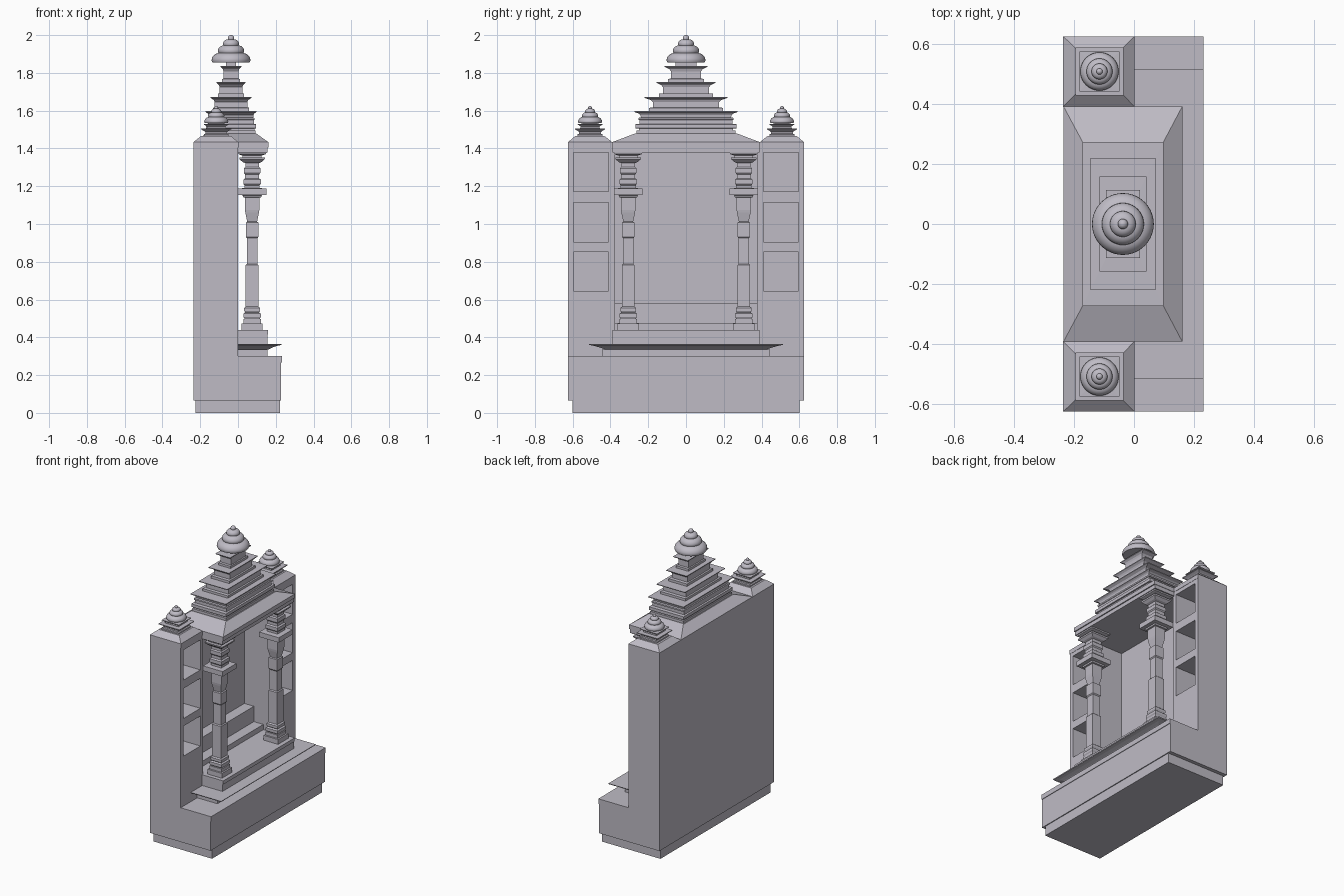
import bpy, bmesh, math

stone = bpy.data.materials.new("lavender_grey")
stone.diffuse_color = (0.52, 0.50, 0.56, 1)


def finish(name, bm):
    bmesh.ops.recalc_face_normals(bm, faces=bm.faces[:])
    me = bpy.data.meshes.new(name)
    bm.to_mesh(me)
    bm.free()
    me.materials.append(stone)
    ob = bpy.data.objects.new(name, me)
    bpy.context.collection.objects.link(ob)
    return ob


def add_rings(bm, rings):
    """Skin a stack of rectangles (z, x0, x1, y0, y1)."""
    prev = None
    for z, x0, x1, y0, y1 in rings:
        cur = [bm.verts.new(p) for p in ((x0, y0, z), (x1, y0, z), (x1, y1, z), (x0, y1, z))]
        if prev is None:
            bm.faces.new(cur[::-1])
        else:
            for i in range(4):
                j = (i + 1) % 4
                bm.faces.new((prev[i], prev[j], cur[j], cur[i]))
        prev = cur
    bm.faces.new(prev)


def loft(name, rings):
    bm = bmesh.new()
    add_rings(bm, rings)
    return finish(name, bm)


def boxes(name, specs):
    bm = bmesh.new()
    for x0, x1, y0, y1, z0, z1 in specs:
        add_rings(bm, [(z0, x0, x1, y0, y1), (z1, x0, x1, y0, y1)])
    return finish(name, bm)


def stack(name, cx, cy, profile, ratio=1.0):
    """Moulded rectangular column from (z, half width in y)."""
    return loft(name, [(z, cx - h * ratio, cx + h * ratio, cy - h, cy + h) for z, h in profile])


def finial(name, cx, cy, base, s, segs=40):
    """Tiered bell of shrinking rounded layers."""
    prof = [(0.0, 0.0)]
    layers = [(.103, 0, .052), (.070, .052, .092), (.043, .092, .124), (.017, .124, .146)]
    for k, (r, z0, z1) in enumerate(layers):
        neck = layers[k + 1][0] * 0.85 if k < 3 else 0.0
        h = z1 - z0
        prof.append((r * 0.95, z0))
        for i in range(7):
            a = math.pi / 2 * i / 6
            prof.append((neck + (r - neck) * math.cos(a), z0 + h * (0.2 + 0.8 * math.sin(a))))
    bm = bmesh.new()
    vs = [bm.verts.new((cx + r * s, cy, base + z * s)) for r, z in prof]
    es = [bm.edges.new(e) for e in zip(vs, vs[1:])]
    bmesh.ops.spin(bm, geom=vs + es, cent=(cx, cy, 0), axis=(0, 0, 1),
                   angle=2 * math.pi, steps=segs)
    bmesh.ops.remove_doubles(bm, verts=bm.verts[:], dist=1e-5)
    ob = finish(name, bm)
    bpy.context.view_layer.objects.active = ob
    ob.select_set(True)
    bpy.ops.object.shade_smooth_by_angle(angle=math.radians(40))
    ob.select_set(False)


# Base
boxes("plinth", [(-.225, .222, -.6, .6, 0, .066)])
boxes("base_block", [(-.235, .228, -.625, .625, .066, .268)])
boxes("base_top", [(-.235, .232, -.625, .625, .268, .302)])

# Flared step in front of the shrine
flare = [(.302, .155, .445), (.335, .155, .445), (.336, .163, .43), (.341, .172, .44),
         (.348, .187, .462), (.355, .208, .488), (.360, .230, .512), (.366, .232, .516)]
loft("flared_step", [(z, 0, x, -y, y) for z, x, y in flare])

# Platform, inner steps and back wall
boxes("platform", [(-.225, .155, -.39, .39, .302, .415), (-.225, .16, -.39, .39, .415, .44)])
boxes("inner_steps", [(-.22, -.07, -.378, .378, .44, .476), (-.22, -.142, -.378, .378, .44, .582)])
boxes("back_wall", [(-.235, -.215, -.39, .39, .302, 1.38)])

# Side towers with open niches, pillars and corner finials
edges = [.302, .646, .853, .906, 1.113, 1.171, 1.378, 1.404]
pillar = [(.44, .056), (.473, .056), (.474, .046), (.497, .046), (.498, .040), (.508, .046),
          (.525, .046), (.532, .037), (.54, .042), (.555, .042), (.562, .034), (.782, .034),
          (.788, .028), (.925, .028), (.932, .033), (1.008, .033), (1.012, .026),
          (1.06, .036), (1.075, .038), (1.14, .038), (1.142, .048), (1.152, .05),
          (1.154, .075), (1.188, .075), (1.19, .040), (1.205, .040), (1.212, .046),
          (1.235, .046), (1.242, .037), (1.262, .037), (1.27, .043), (1.295, .043),
          (1.302, .036), (1.322, .036), (1.328, .050), (1.342, .066), (1.352, .068),
          (1.353, .05), (1.362, .05), (1.37, .073), (1.379, .075)]
small_tiers = [(1.463, .066), (1.475, .066), (1.478, .058), (1.487, .058), (1.492, .064),
               (1.501, .080), (1.506, .080), (1.507, .05), (1.516, .05), (1.521, .056),
               (1.526, .066), (1.53, .066), (1.531, .04), (1.545, .04)]
for s, side in ((-1, "left"), (1, "right")):
    def span(a, b):
        return (a, b) if s > 0 else (-b, -a)
    inner, outer, whole = span(.39, .41), span(.595, .625), span(.39, .625)
    mid = span(.41, .595)
    parts = [(-.235, 0, *inner, .302, 1.404), (-.235, 0, *outer, .302, 1.404),
             (-.235, -.215, *mid, .302, 1.404)]
    parts += [(-.215, 0, *mid, edges[i], edges[i + 1]) for i in (0, 2, 4, 6)]
    boxes(side + "_tower", parts)
    boxes(side + "_lining", [(-.215, -.004, *span(.376, .39), .44, 1.38)])
    cap = span(.432, .586)
    loft(side + "_tower_cap", [(1.404, -.236, .002, *whole), (1.433, -.236, .002, *whole),
                               (1.466, -.195, -.038, *cap)])
    stack(side + "_finial_tiers", -.115, s * .508, small_tiers)
    finial(side + "_finial", -.115, s * .508, 1.534, .62)
    stack(side + "_pillar", .075, s * .306, pillar)

# Hipped canopy roof
loft("canopy_roof", [(1.378, -.235, .155, -.39, .39), (1.404, -.235, .155, -.39, .39),
                     (1.405, -.235, .161, -.392, .392), (1.433, -.235, .161, -.392, .392),
                     (1.478, -.171, .098, -.273, .273)])

# Stepped spire with thin flared eaves
spire = [(1.475, .262), (1.495, .262), (1.496, .25), (1.506, .25), (1.507, .268), (1.528, .268),
         (1.53, .245), (1.55, .245), (1.552, .252), (1.562, .252), (1.564, .238), (1.578, .242),
         (1.586, .252), (1.593, .273), (1.598, .273),
         (1.599, .195), (1.615, .195), (1.617, .175), (1.645, .175), (1.656, .185),
         (1.667, .218), (1.672, .220),
         (1.673, .142), (1.69, .142), (1.692, .122), (1.725, .122), (1.736, .132),
         (1.747, .156), (1.752, .158),
         (1.753, .095), (1.768, .095), (1.77, .080), (1.808, .080), (1.82, .088),
         (1.831, .112), (1.836, .114), (1.837, .055), (1.858, .055)]
stack("spire_tiers", -.037, 0, spire, .493)
finial("spire_finial", -.037, 0, 1.854, 1.0)
